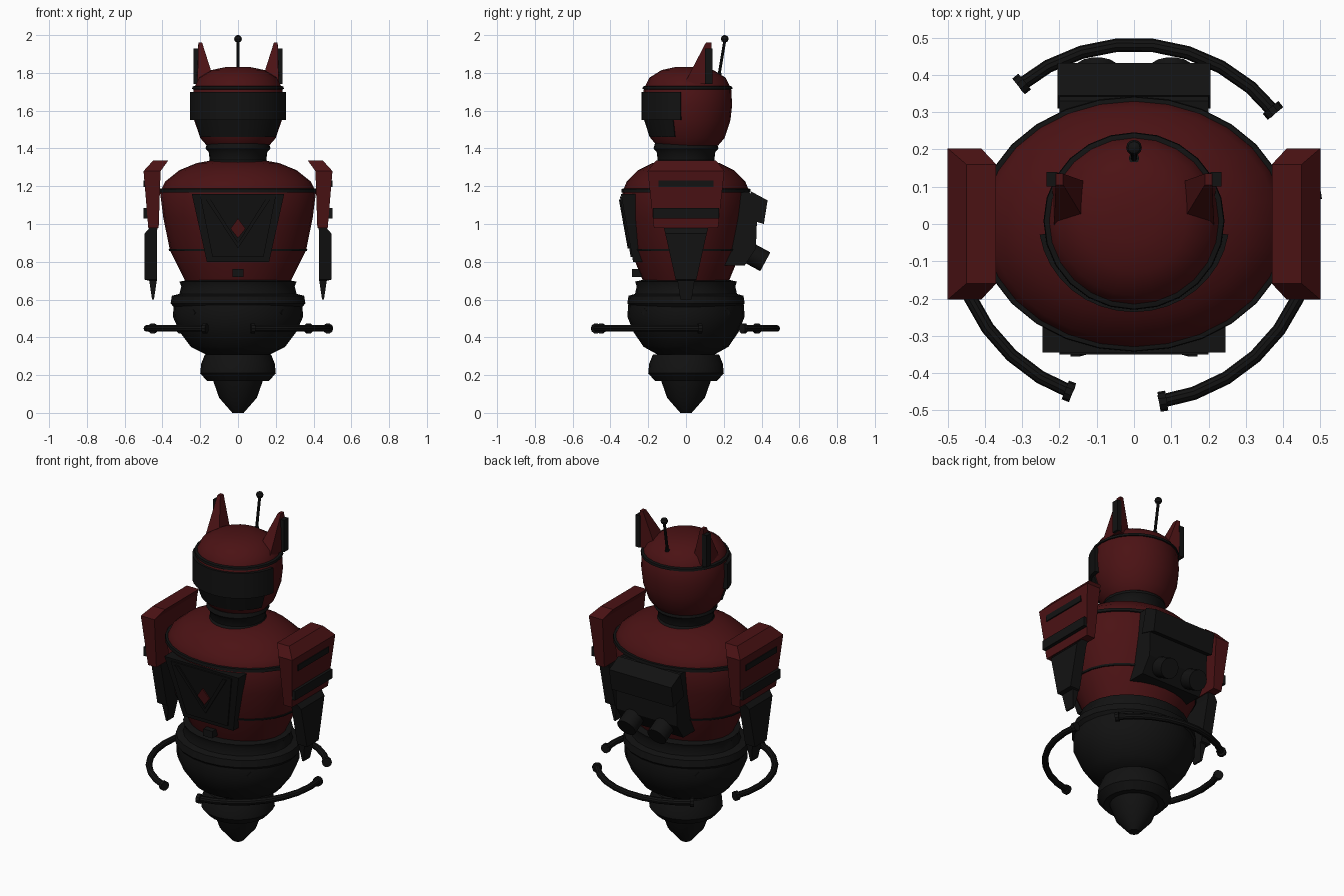
import bpy, bmesh, math
from mathutils import Vector

cube = bpy.data.objects.get("Cube")
if cube:
    bpy.data.objects.remove(cube, do_unlink=True)


def material(name, rgb, rough=0.5):
    m = bpy.data.materials.new(name)
    m.use_nodes = True
    m.diffuse_color = (*rgb, 1)
    node = m.node_tree.nodes["Principled BSDF"]
    node.inputs["Base Color"].default_value = (*rgb, 1)
    node.inputs["Roughness"].default_value = rough
    return m


RED = material("dark red armour", (0.07, 0.006, 0.007))
BLACK = material("charcoal black", (0.006, 0.006, 0.006))


def skin(name, rings, mat, closed=True, smooth=False):
    """Bridge equal-length point rings, cap both ends."""
    bm = bmesh.new()
    loops = [[bm.verts.new(p) for p in ring] for ring in rings]
    n = len(loops[0])
    for a, b in zip(loops, loops[1:]):
        for i in range(n):
            j = (i + 1) % n
            bm.faces.new((a[i], a[j], b[j], b[i]))
    if closed:
        bm.faces.new(loops[0])
        bm.faces.new(loops[-1])
    else:
        for i in range(n):
            j = (i + 1) % n
            bm.faces.new((loops[-1][i], loops[-1][j], loops[0][j], loops[0][i]))
    bmesh.ops.recalc_face_normals(bm, faces=bm.faces)
    me = bpy.data.meshes.new(name)
    bm.to_mesh(me)
    bm.free()
    me.materials.append(mat)
    ob = bpy.data.objects.new(name, me)
    bpy.context.collection.objects.link(ob)
    if smooth:
        bpy.ops.object.select_all(action='DESELECT')
        ob.select_set(True)
        bpy.context.view_layer.objects.active = ob
        bpy.ops.object.shade_smooth_by_angle(angle=math.radians(35))
    return ob


def turned(name, profile, mat, depth=1.0, y=0.0, n=24):
    """Elliptical lathe from (radius, height) pairs."""
    turns = [2 * math.pi * i / n for i in range(n)]
    return skin(name, [[(r * math.cos(t), y + r * depth * math.sin(t), z) for t in turns]
                       for r, z in profile], mat, smooth=True)


def rect(x0, x1, y0, y1, z):
    return [(x0, y0, z), (x1, y0, z), (x1, y1, z), (x0, y1, z)]


def box(name, x0, x1, y0, y1, z0, z1, mat):
    return skin(name, [rect(x0, x1, y0, y1, z0), rect(x0, x1, y0, y1, z1)], mat)


def tube(name, path, radius, mat, n=10):
    """Round bar through a list of points."""
    pts = [Vector(p) for p in path]
    rings = []
    for i, p in enumerate(pts):
        d = pts[min(i + 1, len(pts) - 1)] - pts[max(i - 1, 0)]
        q = d.to_track_quat('Z', 'Y')
        rings.append([p + q @ Vector((radius * math.cos(2 * math.pi * k / n),
                                      radius * math.sin(2 * math.pi * k / n), 0)) for k in range(n)])
    return skin(name, rings, mat, smooth=True)


def flip(s, ring):
    return [(s * x, y, z) for x, y, z in ring]


# Lower body: thruster tip, collar and hips
turned("thruster_tip", [(0.03, 0), (0.1, 0.08), (0.135, 0.18)], BLACK)
turned("thruster_collar", [(0.165, 0.17), (0.2, 0.21), (0.195, 0.26), (0.175, 0.31)], BLACK)
turned("hips", [(0.16, 0.305), (0.25, 0.35), (0.31, 0.43), (0.345, 0.51), (0.34, 0.57)],
       BLACK, 0.9)
turned("belt", [(0.34, 0.56), (0.357, 0.58), (0.35, 0.62), (0.31, 0.63), (0.3, 0.67),
                (0.31, 0.695), (0.26, 0.705)], BLACK, 0.87)
for i in range(4):
    a = math.pi / 4 + i * math.pi / 2
    c, s = 0.325 * math.cos(a), 0.295 * math.sin(a)
    tube("hip_tab", [(0.9 * c, 0.9 * s, 0.53), (1.05 * c, 1.05 * s, 0.53)], 0.022, BLACK, 4)

# Torso with seam bands, neck
turned("torso", [(0.28, 0.7), (0.36, 0.86), (0.395, 1.03), (0.413, 1.17), (0.385, 1.225),
                 (0.31, 1.285), (0.22, 1.322), (0.15, 1.335)], RED, 0.815, n=28)
turned("chest_band", [(0.41, 1.165), (0.42, 1.168), (0.418, 1.186), (0.4, 1.188)], BLACK, 0.815, n=28)
turned("waist_band", [(0.35, 0.855), (0.364, 0.857), (0.367, 0.867), (0.355, 0.869)], BLACK, 0.815, n=28)
turned("neck", [(0.165, 1.315), (0.15, 1.34), (0.155, 1.38), (0.172, 1.4), (0.165, 1.425)], BLACK)

# Chest plate: sloped trapezoids with chevron and diamond


def plate(name, outline, lift, thick, mat):
    """Extrude an (x, z) outline toward the sloped chest front."""
    slope = lambda z: -0.28 - (z - 0.8) * 0.18
    return skin(name, [[(x, slope(z) + thick - lift, z) for x, z in outline],
                       [(x, slope(z) - lift, z) for x, z in outline]], mat)


plate("chest_plate", [(-0.165, 0.8), (0.165, 0.8), (0.245, 1.16), (-0.245, 1.16)], 0, 0.14, BLACK)
plate("chest_inset", [(-0.135, 0.825), (0.135, 0.825), (0.2, 1.145), (-0.2, 1.145)], 0.008, 0.02, BLACK)
for s in (-1, 1):
    plate("chest_chevron", [(0, 0.87), (0, 0.9), (s * 0.145, 1.13), (s * 0.17, 1.13)],
          0.016, 0.02, BLACK)
plate("chest_diamond", [(0, 0.925), (0.04, 0.975), (0, 1.03), (-0.04, 0.975)], 0.016, 0.02, RED)
box("belly_light", -0.03, 0.03, -0.285, -0.22, 0.72, 0.762, BLACK)

# Backpack extruded from its side profile, with exhaust nozzles
pack = [(0.2, 1.16), (0.33, 1.17), (0.38, 1.13), (0.37, 0.87), (0.31, 0.78), (0.2, 0.78)]
skin("backpack", [[(x, y, z) for y, z in pack] for x in (-0.2, 0.2)], BLACK)
lid = [(0.31, 1.03), (0.345, 1.172), (0.432, 1.125), (0.412, 1.0)]
skin("backpack_lid", [[(x, y, z) for y, z in lid] for x in (-0.205, 0.205)], BLACK)
for x in (-0.1, 0.1):
    tube("exhaust_nozzle", [(x, 0.3, 0.865), (x, 0.42, 0.8)], 0.058, BLACK, 14)

# Shoulder pads with stripes, and arm blades
for s in (-1, 1):
    side = "left" if s > 0 else "right"
    skin(side + "_shoulder_pad", [flip(s, r) for r in (
        rect(0.42, 0.475, -0.17, 0.17, 0.98), rect(0.41, 0.5, -0.203, 0.203, 1.28),
        rect(0.37, 0.45, -0.16, 0.16, 1.335))], RED)
    for half, z0, z1 in ((0.145, 1.195, 1.23), (0.175, 1.03, 1.085)):
        skin(side + "_shoulder_stripe", [flip(s, rect(0.46, 0.5, -half, half, z)) for z in (z0, z1)], BLACK)
    skin(side + "_arm_blade", [flip(s, r) for r in (
        rect(0.445, 0.455, -0.03, 0.03, 0.6), rect(0.43, 0.47, -0.045, 0.045, 0.7),
        rect(0.43, 0.494, -0.055, 0.055, 0.705), rect(0.43, 0.494, -0.11, 0.11, 0.95),
        rect(0.425, 0.46, -0.12, 0.12, 0.99))], BLACK)

# Head with cap ring
HEAD_Y = 0.008
turned("head", [(0.165, 1.415), (0.2, 1.455), (0.232, 1.55), (0.241, 1.63), (0.236, 1.715),
                (0.205, 1.775), (0.14, 1.815), (0.06, 1.832)], RED, 0.98, HEAD_Y)
turned("head_ring", [(0.23, 1.712), (0.243, 1.714), (0.241, 1.728), (0.225, 1.732)], BLACK, 0.98, HEAD_Y)


def front_shell(name, low, high, edge):
    """Curved shell on the front of the head; low and high are (radius, height)."""
    rings = []
    for i in range(17):
        a = math.pi + edge + (math.pi - 2 * edge) * i / 16
        rings.append([(r * math.cos(a), HEAD_Y + 0.955 * r * math.sin(a), z) for r, z in
                      (low, high, (high[0] - 0.05, high[1]), (low[0] - 0.05, low[1]))])
    return skin(name, rings, BLACK, smooth=True)


front_shell("visor", (0.256, 1.55), (0.256, 1.7), 0.15)
front_shell("face_mask", (0.21, 1.46), (0.242, 1.555), 0.34)

# Ears with dark outer bars
for s in (-1, 1):
    side = "left" if s > 0 else "right"
    base = [(0.12, -0.01, 1.74), (0.215, -0.01, 1.74), (0.22, 0.14, 1.74), (0.12, 0.11, 1.74)]
    tip = [(0.19, 0.105, 1.96), (0.21, 0.105, 1.96), (0.21, 0.135, 1.96), (0.19, 0.135, 1.96)]
    skin(side + "_ear", [flip(s, base), flip(s, tip)], RED)
    skin(side + "_ear_bar", [flip(s, rect(0.205, 0.235, 0.1, 0.14, z)) for z in (1.74, 1.93)], BLACK)

# Antenna
tube("antenna_rod", [(0, 0.17, 1.76), (0, 0.205, 1.97)], 0.008, BLACK)
tube("antenna_base", [(0, 0.17, 1.76), (0, 0.176, 1.8)], 0.014, BLACK)
turned("antenna_tip", [(0.004, 1.96), (0.016, 1.967), (0.021, 1.98), (0.016, 1.993), (0.004, 2.0)],
       BLACK, 1, 0.205, 12)

# Three floating ring segments with end caps
for k in range(3):
    arc = lambda d: (0.482 * math.cos(math.radians(d + 120 * k)),
                     0.482 * math.sin(math.radians(d + 120 * k)), 0.447)
    tube("ring_segment", [arc(38 + 92 * i / 8) for i in range(9)], 0.018, BLACK)
    for d in (38, 127.5):
        tube("ring_end_cap", [arc(d), arc(d + 2.5)], 0.027, BLACK)
